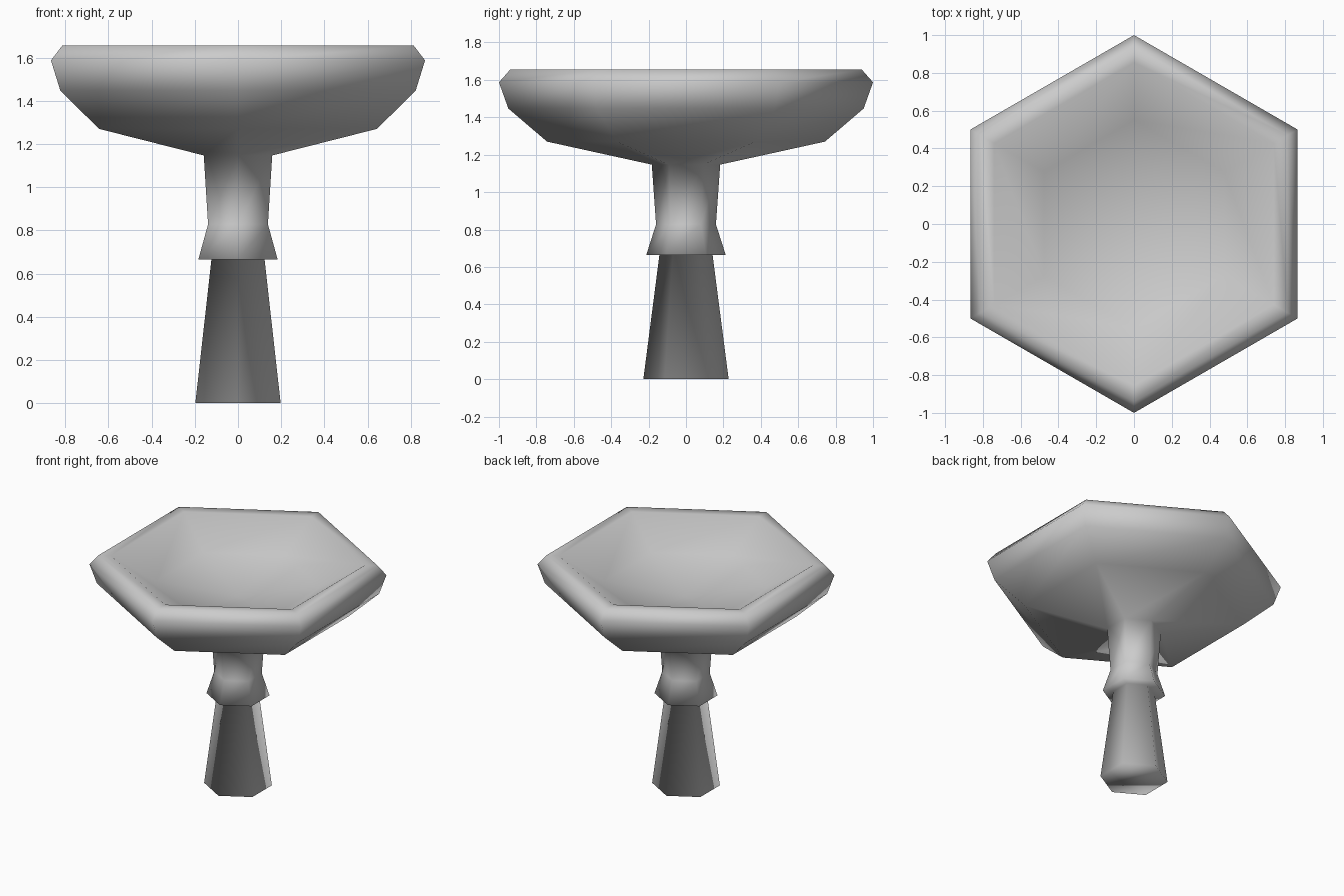
import bpy, bmesh
from math import sin, cos, pi

# Remove the default cube
cube = bpy.data.objects.get("Cube")
if cube:
    bpy.data.objects.remove(cube, do_unlink=True)

SIDES = 6

# One stone colour
stone = bpy.data.materials.new("grey_stone")
stone.use_nodes = True
colour = (0.6, 0.6, 0.6, 1)
stone.diffuse_color = colour
bsdf = next(n for n in stone.node_tree.nodes if n.type == 'BSDF_PRINCIPLED')
bsdf.inputs["Base Color"].default_value = colour

# Corner radius and height of each ring, from the foot up and into the bowl
shaft = [(0.228, 0), (0.142, 0.665)]
collar = [(0.212, 0.665), (0.16, 0.828), (0.183, 1.147)]
bowl_outside = [(0.743, 1.27), (0.95, 1.447), (1.0, 1.587)]
rim = [(0.94, 1.655), (0.855, 1.655)]
bowl_inside = [(0.55, 1.482)]
bowl_floor_z = 1.39


def add_ring(bm, radius, z):
    angles = [pi / 2 + 2 * pi * i / SIDES for i in range(SIDES)]
    return [bm.verts.new((radius * cos(a), radius * sin(a), z)) for a in angles]


def bridge(bm, low, high):
    for i in range(SIDES):
        j = (i + 1) % SIDES
        bm.faces.new((low[i], low[j], high[j], high[i]))


# Six-sided pedestal and basin in one continuous skin
bm = bmesh.new()
profile = shaft + collar + bowl_outside + rim + bowl_inside
rings = [add_ring(bm, r, z) for r, z in profile]
for low, high in zip(rings, rings[1:]):
    bridge(bm, low, high)

# Foot underside and bowl floor
bm.faces.new(rings[0][::-1])
centre = bm.verts.new((0, 0, bowl_floor_z))
for i in range(SIDES):
    bm.faces.new((rings[-1][i], rings[-1][(i + 1) % SIDES], centre))

bmesh.ops.recalc_face_normals(bm, faces=bm.faces[:])
for face in bm.faces:
    face.smooth = True

mesh = bpy.data.meshes.new("pedestal_basin")
bm.to_mesh(mesh)
bm.free()
mesh.materials.append(stone)
basin = bpy.data.objects.new("pedestal_basin", mesh)
bpy.context.collection.objects.link(basin)
